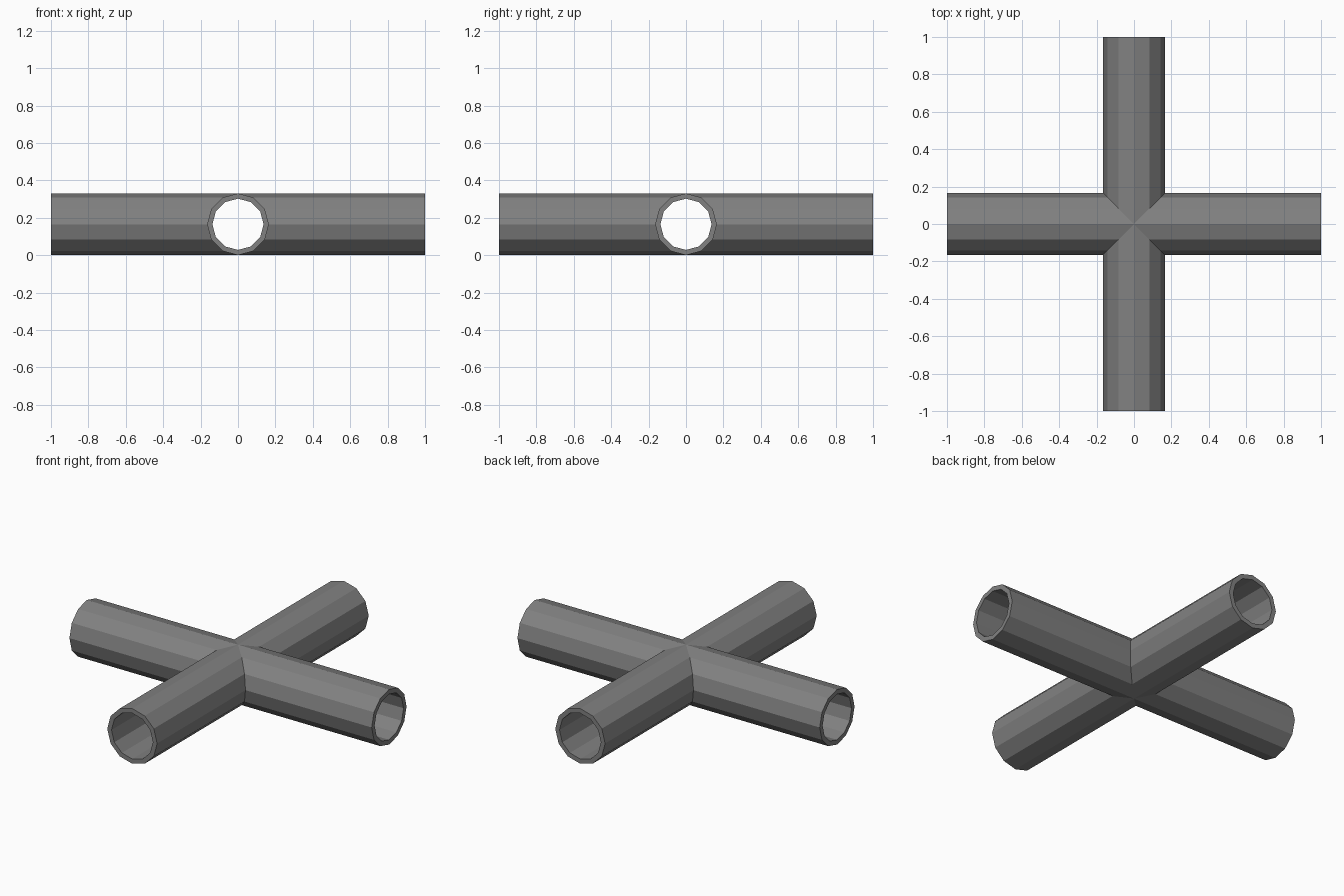
import bpy
import bmesh
from math import cos, sin, tau
from mathutils import Matrix

cube = bpy.data.objects.get("Cube")
if cube:
    bpy.data.objects.remove(cube, do_unlink=True)

SIDES = 12
OUTER = 0.165
INNER = 0.137
HALF_LENGTH = 1.0

grey = bpy.data.materials.new("steel_grey")
grey.use_nodes = True
colour = (0.22, 0.22, 0.22, 1)
grey.diffuse_color = colour
grey.node_tree.nodes["Principled BSDF"].inputs["Base Color"].default_value = colour


def add_arm(bm, turn):
    """Hollow arm along +x, mitred where it meets its neighbours."""
    rot = Matrix.Rotation(turn, 3, "Z")

    def ring(radius, end):
        verts = []
        for i in range(SIDES):
            a = tau * i / SIDES
            y, z = radius * cos(a), OUTER + radius * sin(a)
            x = HALF_LENGTH if end else abs(y)
            verts.append(bm.verts.new(rot @ Matrix.Translation((x, y, z)).translation))
        return verts

    # Outside wall, end rim, inside wall
    loops = [ring(OUTER, False), ring(OUTER, True), ring(INNER, True), ring(INNER, False)]
    for a, b in zip(loops, loops[1:]):
        for i in range(SIDES):
            j = (i + 1) % SIDES
            bm.faces.new((a[i], b[i], b[j], a[j]))


# Four arms joined into one open crossing
bm = bmesh.new()
for k in range(4):
    add_arm(bm, tau * k / 4)
bmesh.ops.remove_doubles(bm, verts=bm.verts, dist=0.0001)
bmesh.ops.recalc_face_normals(bm, faces=bm.faces)

mesh = bpy.data.meshes.new("cross_pipe")
bm.to_mesh(mesh)
bm.free()
mesh.materials.append(grey)
pipe = bpy.data.objects.new("cross_pipe", mesh)
bpy.context.collection.objects.link(pipe)
